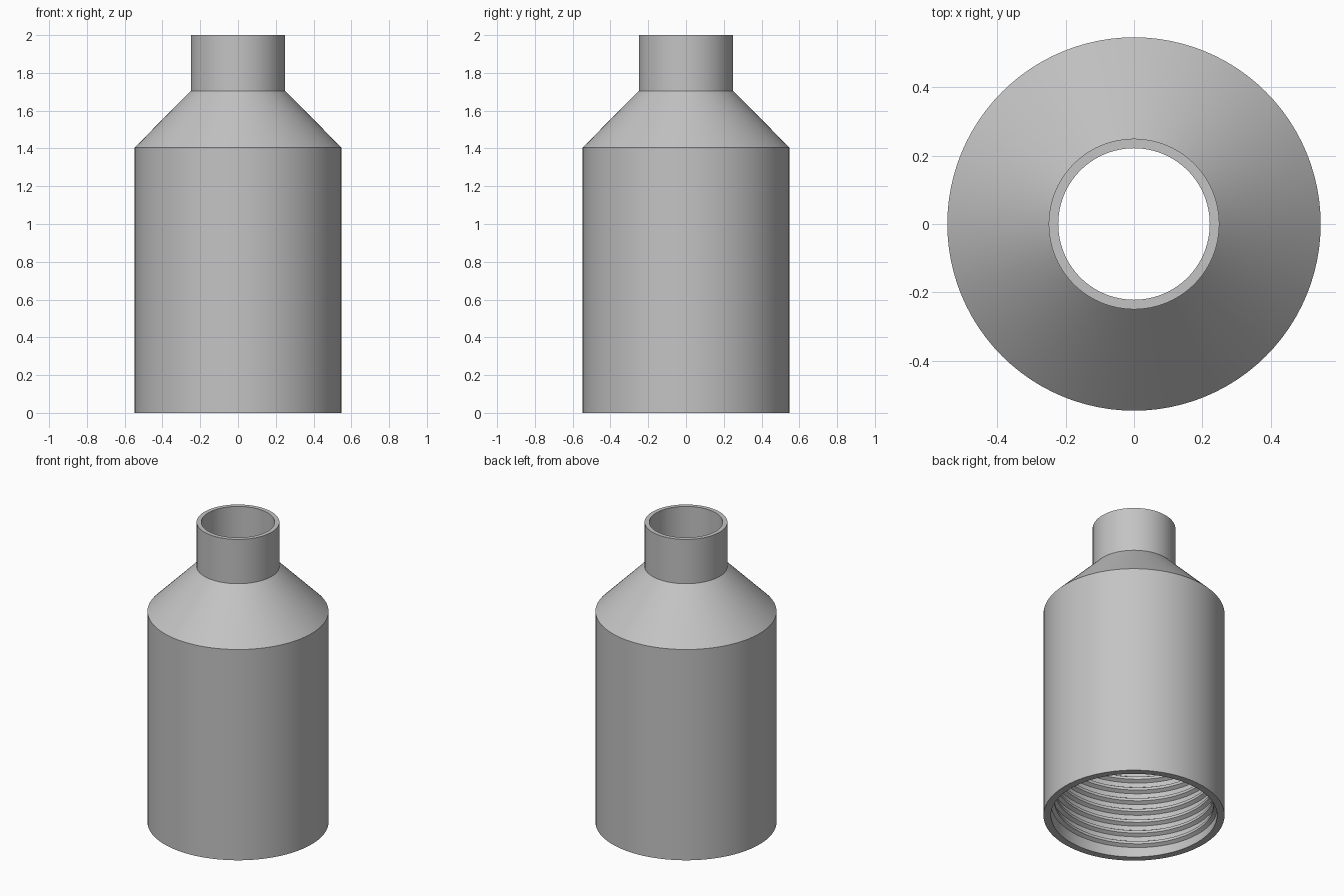
import bpy, bmesh, math

cube = bpy.data.objects.get("Cube")
if cube:
    bpy.data.objects.remove(cube, do_unlink=True)

SEGMENTS = 96
PITCH = 0.075
WALL_RADIUS = 0.502

grey = bpy.data.materials.new("light_grey")
grey.use_nodes = True
colour = (0.55, 0.55, 0.55, 1)
grey.diffuse_color = colour
grey.node_tree.nodes["Principled BSDF"].inputs["Base Color"].default_value = colour


def add_object(name, bm):
    bmesh.ops.recalc_face_normals(bm, faces=bm.faces)
    mesh = bpy.data.meshes.new(name)
    bm.to_mesh(mesh)
    bm.free()
    obj = bpy.data.objects.new(name, mesh)
    bpy.context.collection.objects.link(obj)
    mesh.materials.append(grey)
    bpy.ops.object.select_all(action="DESELECT")
    obj.select_set(True)
    bpy.context.view_layer.objects.active = obj
    bpy.ops.object.shade_smooth_by_angle(angle=math.radians(25))
    return obj


def sweep(name, sections, closed):
    """Bridge a row of closed cross-sections into one surface."""
    bm = bmesh.new()
    rings = [[bm.verts.new(p) for p in section] for section in sections]
    pairs = list(zip(rings, rings[1:]))
    if closed:
        pairs.append((rings[-1], rings[0]))
    for a, b in pairs:
        for i in range(len(a)):
            j = (i + 1) % len(a)
            bm.faces.new((a[i], a[j], b[j], b[i]))
    if not closed:
        bm.faces.new(rings[0])
        bm.faces.new(rings[-1])
    return add_object(name, bm)


def around(profile, angle):
    return [(r * math.cos(angle), r * math.sin(angle), z) for r, z in profile]


# Hollow body, sloped shoulder and neck
shell = [(0.547, 0), (0.547, 1.405), (0.25, 1.705), (0.25, 2),
         (0.222, 2), (0.222, 1.69), (WALL_RADIUS, 1.39), (WALL_RADIUS, 0)]
sweep("reducer_shell",
      [around(shell, math.tau * i / SEGMENTS) for i in range(SEGMENTS)], True)

# Spiral thread on the inside wall, fading out at both ends
START, TURNS = 0.04, 17
steps = SEGMENTS * TURNS
thread = []
for i in range(steps + 1):
    fade = min(1, (i + 1) / 24, (steps - i + 1) / 24)
    z = START + PITCH * i / SEGMENTS
    crest = WALL_RADIUS - 0.022 * fade
    root = WALL_RADIUS + 0.004
    ridge = [(root, z - 0.025), (crest, z - 0.009), (crest, z + 0.009), (root, z + 0.025)]
    thread.append(around(ridge, math.tau * i / SEGMENTS))
sweep("inner_thread", thread, False)
